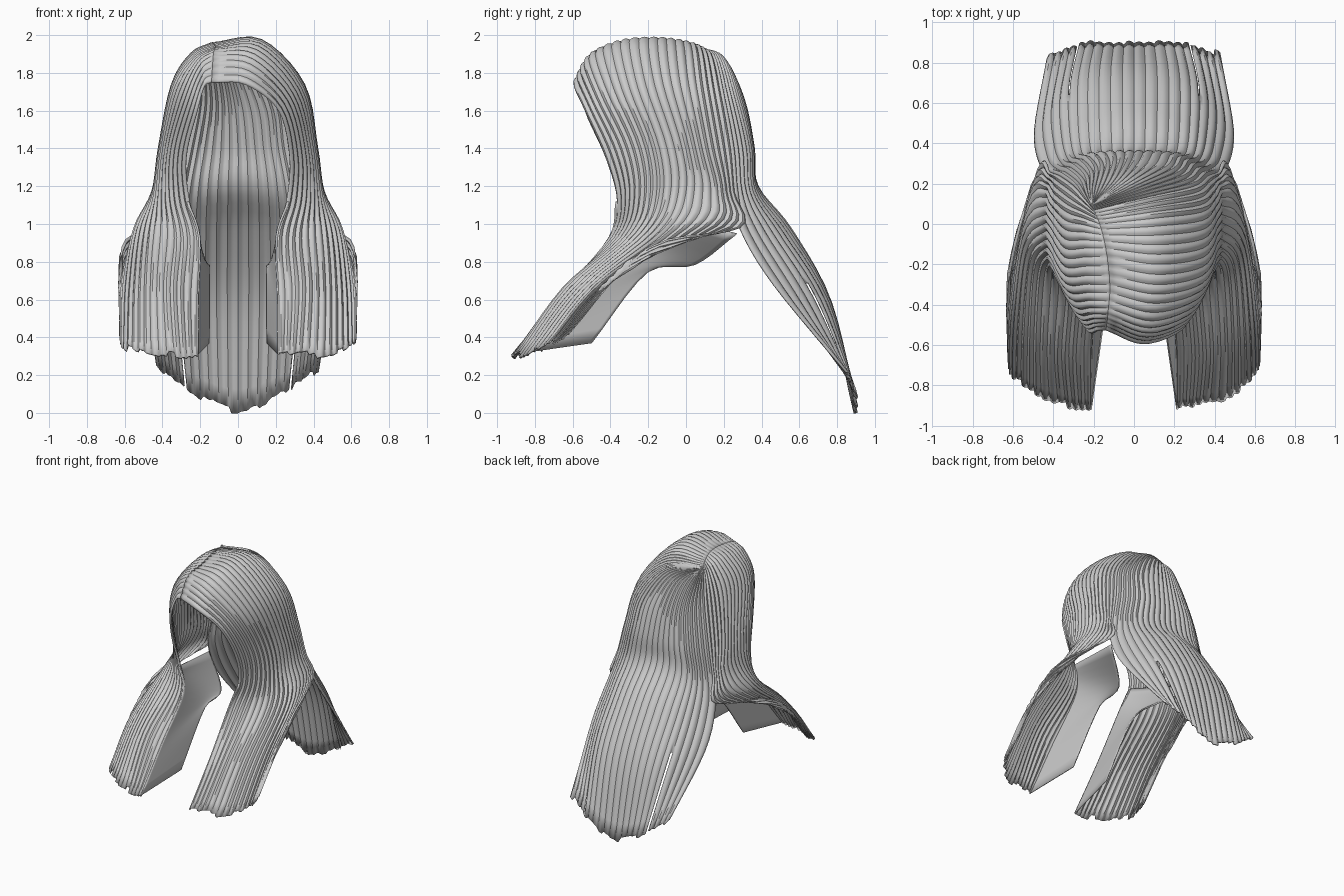
import bpy
import bmesh
import math
import random
from mathutils import Vector

random.seed(4)
cube = bpy.data.objects.get("Cube")
if cube:
    bpy.data.objects.remove(cube)

hair_grey = bpy.data.materials.new("hair_grey")
hair_grey.use_nodes = True
COLOUR = (0.6, 0.6, 0.6, 1.0)
hair_grey.diffuse_color = COLOUR
hair_grey.node_tree.nodes["Principled BSDF"].inputs["Base Color"].default_value = COLOUR

# Guide strands of the left half, each running from the parting to the tip
hairline = [(-.14, -.53, 1.75), (.04, -.6, 1.74), (.22, -.54, 1.6), (.28, -.43, 1.35),
            (.26, -.37, 1.12), (.2, -.41, .93), (.21, -.66, .62), (.21, -.92, .31)]
fringe = [(-.13, -.45, 1.9), (.08, -.52, 1.88), (.28, -.45, 1.68), (.36, -.32, 1.4),
          (.37, -.28, 1.15), (.34, -.35, .93), (.36, -.65, .66), (.34, -.9, .31)]
temple = [(-.12, -.3, 1.94), (.12, -.35, 1.96), (.34, -.3, 1.72), (.41, -.18, 1.4),
          (.44, -.16, 1.15), (.48, -.25, .95), (.5, -.58, .66), (.5, -.84, .32)]
ear = [(-.14, -.12, 1.96), (.12, -.15, 1.975), (.35, -.12, 1.74), (.42, -.02, 1.4),
       (.455, 0, 1.17), (.55, -.1, .97), (.6, -.48, .68), (.61, -.74, .36)]
behind_ear = [(-.17, 0, 1.94), (.1, .03, 1.95), (.34, .06, 1.72), (.41, .12, 1.4),
              (.44, .17, 1.17), (.52, .12, .99), (.62, -.38, .72), (.62, -.68, .39)]
crown_side = [(-.2, .07, 1.92), (.08, .14, 1.9), (.3, .19, 1.68), (.37, .24, 1.4),
              (.42, .26, 1.17), (.47, .29, .98)]
lock_edge = crown_side + [(.61, -.2, .88), (.625, -.63, .41)]
nape_edge = crown_side + [(.5, .47, .68), (.43, .84, .24)]
nape = [(-.21, .09, 1.92), (.02, .2, 1.88), (.18, .28, 1.65), (.22, .34, 1.4),
        (.26, .36, 1.17), (.28, .5, .95), (.28, .72, .6), (.24, .9, .11)]
centre = [(-.2, .1, 1.91), (-.08, .22, 1.84), (-.02, .31, 1.65), (0, .36, 1.4),
          (0, .38, 1.2), (0, .56, .97), (0, .77, .58), (0, .9, .01)]
# Folded inner wall of the front lock
wall_rear = [(.44, .27, .95), (.18, .05, .79), (.15, -.2, .75), (.15, -.5, .37)]


def mirrored(guide):
    """Right half: same parting, shorter sweep over the crown."""
    pts = [Vector((-x, y, z)) for x, y, z in guide]
    pts[0] = Vector(guide[0])
    pts[1] = (pts[0] + pts[2]) / 2 + Vector((0, 0, .055))
    return pts


def spline(points, t):
    """Catmull-Rom point at t, counted in whole points."""
    pts = [Vector(p) for p in points]
    i = min(int(t), len(pts) - 2)
    f = t - i
    b, c = pts[i], pts[i + 1]
    a = pts[i - 1] if i > 0 else 2 * b - c
    d = pts[i + 2] if i + 2 < len(pts) else 2 * c - b
    return b + f / 2 * ((c - a) + f * (2 * a - 5 * b + 4 * c - d
                                       + f * (3 * (b - c) + d - a)))


def sheet(name, guides, strands=5, ridge=.012, flip=False, slits=()):
    """Loft a sheet across the guides, then ridge it into strands."""
    cols_per, rows_per = 4, 5
    span = strands * cols_per
    cols = (len(guides) - 1) * span
    rows = (len(guides[0]) - 1) * rows_per
    tips = [random.uniform(-.025, .025) for _ in range(cols // cols_per + 1)]
    bm = bmesh.new()
    grid = []
    for r in range(rows + 1):
        cross = [spline(g, r / rows_per) for g in guides]
        grid.append([bm.verts.new(spline(cross, c / span)) for c in range(cols + 1)])
    for r in range(rows):
        for c in range(cols):
            quad = [grid[r][c], grid[r + 1][c], grid[r + 1][c + 1], grid[r][c + 1]]
            bm.faces.new(quad[::-1] if flip else quad)
    bm.normal_update()
    normals = [[v.normal.copy() for v in row] for row in grid]
    for r, row in enumerate(grid):
        fade = min(1, .4 + r / rows_per / 2)
        for c, v in enumerate(row):
            wave = abs(math.sin(math.pi * c / cols_per)) - .6
            v.co += normals[r][c] * ridge * fade * wave
    # Ragged strand tips
    if ridge:
        for c, v in enumerate(grid[-1]):
            v.co += (v.co - grid[-2][c].co).normalized() * tips[c // cols_per]
            v.co.z = max(v.co.z, 0)
    # Narrow gaps between the hanging strands
    gaps = []
    for c in slits:
        for r in range(int(rows * .83), rows):
            a, b = grid[r][c], grid[r + 1][c + 1]
            gaps += [f for f in a.link_faces if b in f.verts]
    bmesh.ops.delete(bm, geom=gaps, context='FACES')
    mesh = bpy.data.meshes.new(name)
    bm.to_mesh(mesh)
    bm.free()
    mesh.materials.append(hair_grey)
    obj = bpy.data.objects.new(name, mesh)
    bpy.context.collection.objects.link(obj)
    thick = obj.modifiers.new("thickness", 'SOLIDIFY')
    thick.thickness = .01
    thick.offset = -1
    bpy.ops.object.select_all(action='DESELECT')
    obj.select_set(True)
    bpy.context.view_layer.objects.active = obj
    bpy.ops.object.shade_smooth_by_angle(angle=math.radians(40))
    return obj


# Front locks with their inner walls, left then right
front = [hairline, fringe, temple, ear, behind_ear, lock_edge]
sheet("left_front_lock", front, strands=4)
sheet("right_front_lock", [mirrored(g) for g in front], strands=4, flip=True)
wall_front = hairline[4:]
for side, sign in (("left", 1), ("right", -1)):
    wall = [[(sign * x, y, z) for x, y, z in g] for g in (wall_front, wall_rear)]
    sheet(side + "_lock_inner_wall", wall, ridge=0, flip=sign > 0)

# Long back hair, from the left edge round to the right edge
back = [nape_edge, nape, centre, mirrored(nape), mirrored(nape_edge)]
sheet("back_hair", back, strands=5, slits=(16, 63))
